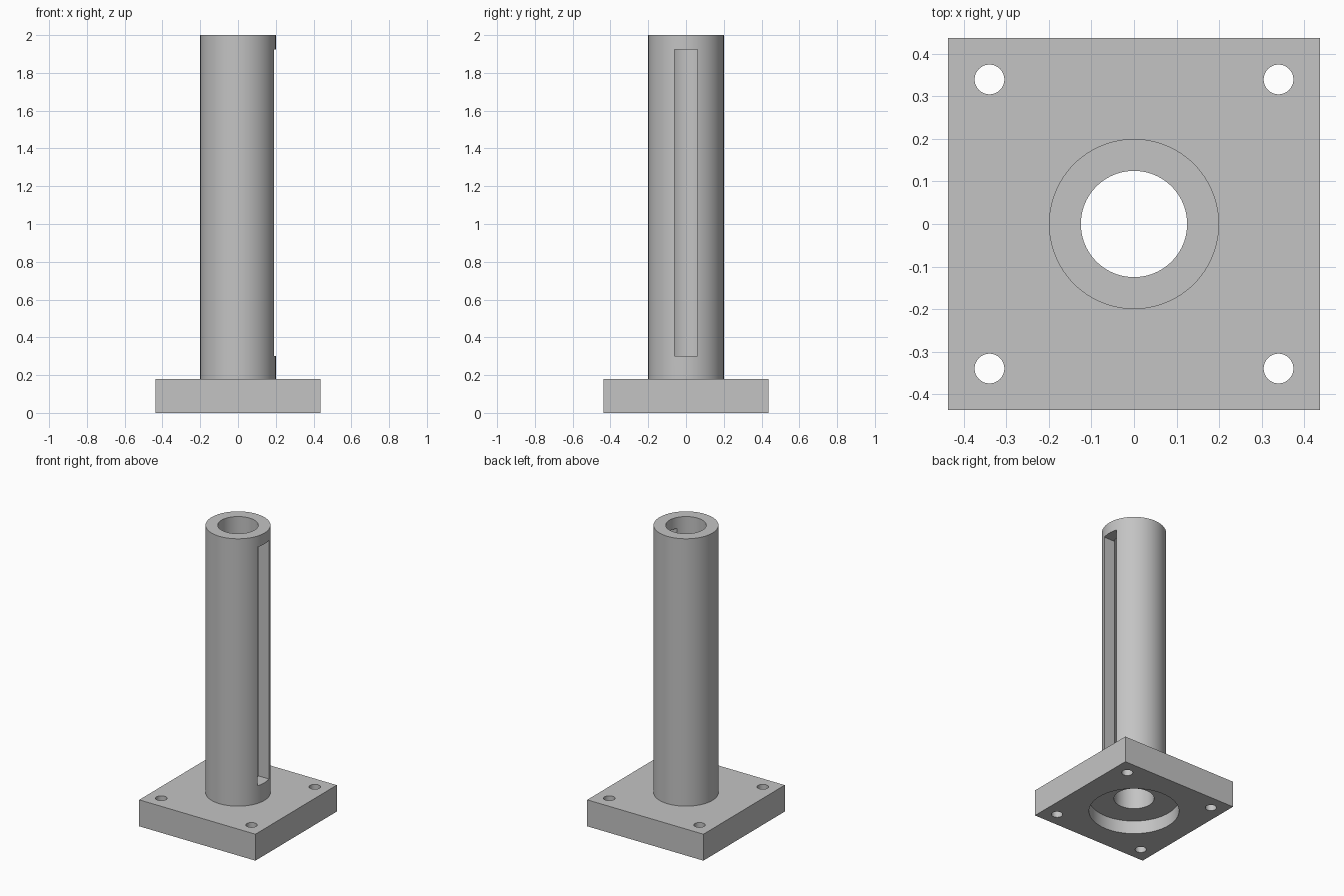
import bpy
import math

default_cube = bpy.data.objects.get("Cube")
if default_cube:
    bpy.data.objects.remove(default_cube, do_unlink=True)

PLATE_SIZE, PLATE_HEIGHT = 0.875, 0.18
TUBE_RADIUS, BORE_RADIUS, TOTAL_HEIGHT = 0.2, 0.125, 2.0
RECESS_RADIUS, RECESS_DEPTH = 0.28, 0.09
HOLE_RADIUS, HOLE_OFFSET = 0.035, 0.34
SLOT_WIDTH, SLOT_BOTTOM, SLOT_TOP = 0.12, 0.30, 1.925
MARGIN = 0.1

grey = bpy.data.materials.new("plain grey")
grey.use_nodes = True
colour = (0.55, 0.55, 0.55, 1)
grey.diffuse_color = colour
grey.node_tree.nodes["Principled BSDF"].inputs["Base Color"].default_value = colour


def cylinder(name, radius, bottom, top, x=0, y=0, sides=96):
    bpy.ops.mesh.primitive_cylinder_add(
        vertices=sides, radius=radius, depth=top - bottom,
        location=(x, y, (bottom + top) / 2))
    obj = bpy.context.object
    obj.name = name
    return obj


def box(name, width, depth, bottom, top, x=0):
    bpy.ops.mesh.primitive_cube_add(size=1, location=(x, 0, (bottom + top) / 2))
    obj = bpy.context.object
    obj.name = name
    obj.scale = (width, depth, top - bottom)
    bpy.ops.object.transform_apply(location=False, rotation=False, scale=True)
    return obj


def combine(target, tool, operation):
    """Apply a boolean with the tool, then discard the tool."""
    tool.hide_render = True
    mod = target.modifiers.new(tool.name, "BOOLEAN")
    mod.operation = operation
    mod.solver = "EXACT"
    mod.object = tool
    bpy.context.view_layer.objects.active = target
    bpy.ops.object.modifier_apply(modifier=mod.name)
    bpy.data.objects.remove(tool, do_unlink=True)


# Square base plate joined to the upright tube
stand = box("flanged_tube", PLATE_SIZE, PLATE_SIZE, 0, PLATE_HEIGHT)
combine(stand, cylinder("tube", TUBE_RADIUS, PLATE_HEIGHT / 2, TOTAL_HEIGHT), "UNION")

# Through bore and the wider recess under the plate
combine(stand, cylinder("bore", BORE_RADIUS, -MARGIN, TOTAL_HEIGHT + MARGIN), "DIFFERENCE")
combine(stand, cylinder("recess", RECESS_RADIUS, -MARGIN, RECESS_DEPTH), "DIFFERENCE")

# Long slot through the wall on the +x side
combine(stand, box("slot", 0.3, SLOT_WIDTH, SLOT_BOTTOM, SLOT_TOP, x=0.15), "DIFFERENCE")

# Bolt holes near the plate corners
for sx in (-1, 1):
    for sy in (-1, 1):
        hole = cylinder("bolt_hole", HOLE_RADIUS, -MARGIN, PLATE_HEIGHT + MARGIN,
                        sx * HOLE_OFFSET, sy * HOLE_OFFSET, 48)
        combine(stand, hole, "DIFFERENCE")

# Material and smooth round walls with sharp edges
stand.data.materials.clear()
stand.data.materials.append(grey)
bpy.ops.object.select_all(action="DESELECT")
stand.select_set(True)
bpy.context.view_layer.objects.active = stand
bpy.ops.object.shade_smooth_by_angle(angle=math.radians(30))
